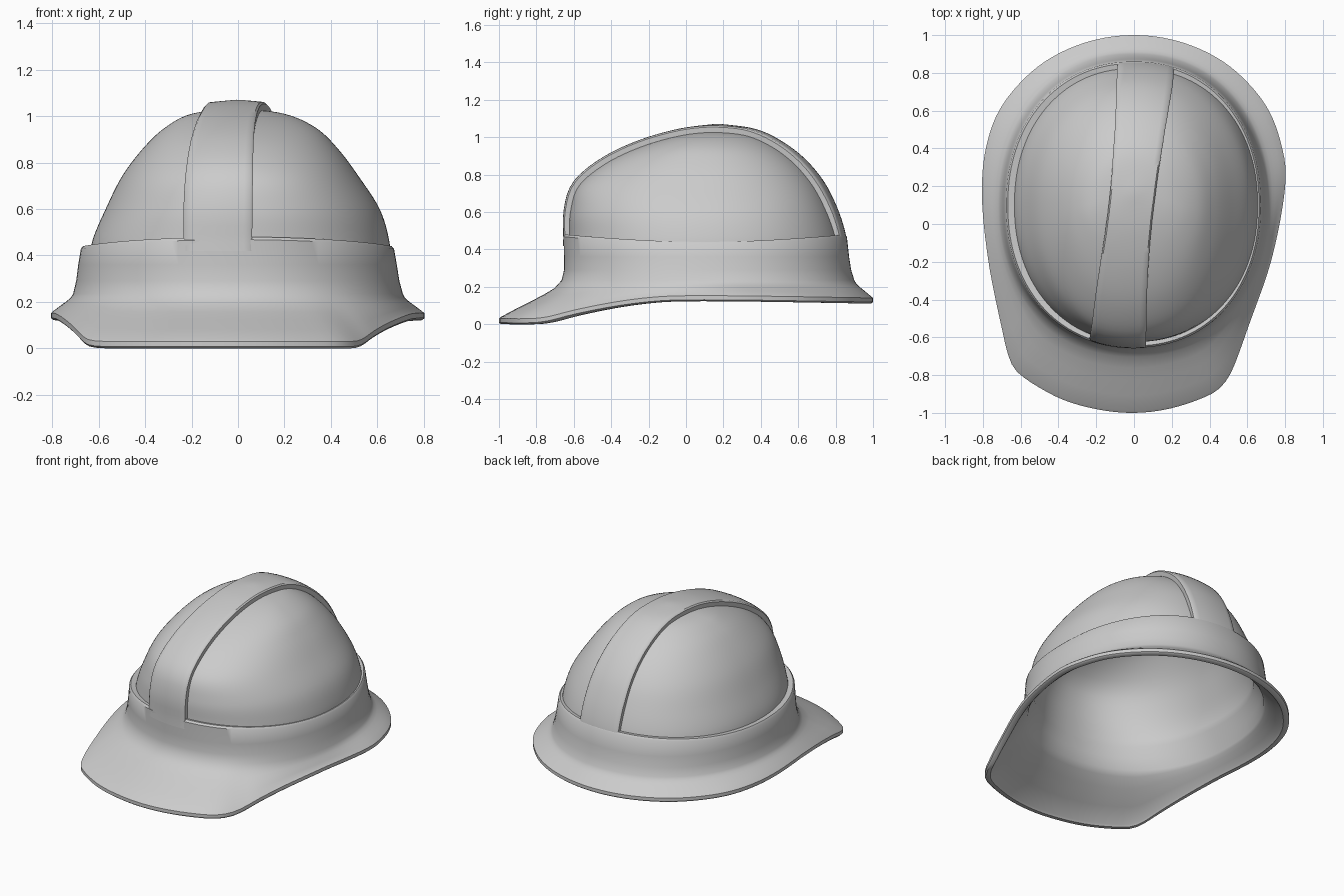
import bpy, bmesh, math
from mathutils import Vector
from mathutils.bvhtree import BVHTree

if "Cube" in bpy.data.objects:
    bpy.data.objects.remove(bpy.data.objects["Cube"])

N = 144
CY = 0.1
ANG = [2 * math.pi * i / N for i in range(N)]


def spline(pts, steps, closed=False):
    """Catmull-Rom through tuples of any size."""
    n, out = len(pts), []
    for i in range(n if closed else n - 1):
        ids = [i - 1, i, i + 1, i + 2]
        ids = [k % n if closed else min(max(k, 0), n - 1) for k in ids]
        a, b, c, d = [Vector(pts[k]) for k in ids]
        for s in range(steps):
            t = s / steps
            out.append(0.5 * (2 * b + (c - a) * t + (2 * a - 5 * b + 4 * c - d) * t * t
                              + (3 * b - a - 3 * c + d) * t ** 3))
    if not closed:
        out.append(Vector(pts[-1]))
    return out


def lerp_table(table, v):
    for (a, p), (b, q) in zip(table, table[1:]):
        if v <= b:
            t = max(0, (v - a) / (b - a))
            return p + (q - p) * t
    return table[-1][1]


def oval(row, zf=None, n=2.15):
    """Ring from (z, front y, back y, left x, right x)."""
    z, yf, yb, xl, xr = row
    cy = min(max(CY, yf + 0.4 * (yb - yf)), yb)
    ring = []
    for a in ANG:
        c, s = math.cos(a), math.sin(a)
        A, B = (xr if c > 0 else xl), (yb - cy if s > 0 else cy - yf)
        r = ((abs(c) / A) ** n + (abs(s) / B) ** n) ** (-1 / n)
        ring.append(Vector((r * c, cy + r * s, zf(a) if zf else z)))
    return ring


def make(name, rings, wrap=True, cap=False):
    bm = bmesh.new()
    vs = [[bm.verts.new(p) for p in r] for r in rings]
    m = len(rings[0])
    for r0, r1 in zip(vs, vs[1:]):
        for i in range(m if wrap else m - 1):
            j = (i + 1) % m
            bm.faces.new((r0[i], r0[j], r1[j], r1[i]))
    if cap:
        bm.faces.new(vs[-1])
    bmesh.ops.recalc_face_normals(bm, faces=bm.faces)
    me = bpy.data.meshes.new(name)
    tree = BVHTree.FromBMesh(bm)
    bm.to_mesh(me)
    bm.free()
    ob = bpy.data.objects.new(name, me)
    bpy.context.collection.objects.link(ob)
    bpy.ops.object.select_all(action='DESELECT')
    ob.select_set(True)
    bpy.context.view_layer.objects.active = ob
    bpy.ops.object.shade_smooth_by_angle(angle=math.radians(40))
    return tree


# Recessed dome panels
dome_rows = [(0.36, -0.63, 0.84, 0.645, 0.66), (0.47, -0.625, 0.825, 0.625, 0.65),
             (0.60, -0.62, 0.78, 0.57, 0.61), (0.74, -0.575, 0.71, 0.50, 0.52),
             (0.86, -0.43, 0.61, 0.41, 0.43), (0.95, -0.24, 0.49, 0.315, 0.335),
             (1.01, -0.03, 0.36, 0.2, 0.2), (1.035, 0.16, 0.18, 0.01, 0.01)]
dome = spline(dome_rows, 6)
tree = make("dome_panels", [oval(r) for r in dome], cap=True)

# Raised centre ridge, projected on the dome
across = [(-1.0, -0.02), (-1.0, 0.8), (-0.93, 1.0)]
across += [(-0.75 + 0.25 * i, 1.0) for i in range(7)]
across += [(0.93, 1.0), (1.0, 0.8), (1.0, -0.02)]
ridge = []
for k in range(65):
    a = math.radians(-1 + 182 * k / 64)
    y = 0.12 - 0.74 * math.cos(a)
    mid = -0.085 + 0.145 * (y + 0.64) / 1.5
    half = 0.117 + 0.028 * ((y - 0.1) / 0.75) ** 2
    d = Vector((0, -math.cos(a), math.sin(a)))
    row = []
    for u, h in across:
        hit, nor, _, _ = tree.ray_cast(Vector((mid + u * half, 0.12, 0.43)), d)
        if nor.dot(d) < 0:
            nor = -nor
        row.append(hit + nor * h * (0.03 + 0.006 * min(1, 4 * math.sin(max(a, 0)))))
    ridge.append(row)
make("centre_ridge", ridge, wrap=False)

# Brim outline, seen from above
outline = [(0.8, 0.2), (0.78, 0.42), (0.69, 0.64), (0.5, 0.84), (0.26, 0.96), (0, 1),
           (-0.26, 0.96), (-0.5, 0.84), (-0.69, 0.64), (-0.78, 0.42), (-0.805, 0.15),
           (-0.77, -0.2), (-0.70, -0.55), (-0.66, -0.71), (-0.6, -0.8), (-0.4, -0.92),
           (-0.2, -0.98), (0, -1), (0.2, -0.975), (0.4, -0.905), (0.48, -0.84),
           (0.53, -0.75), (0.61, -0.53), (0.73, -0.18)]
polar = sorted((math.atan2(p.y - CY, p.x) % (2 * math.pi), math.hypot(p.x, p.y - CY))
               for p in spline(outline, 8, True))
polar = [(polar[-1][0] - 2 * math.pi, polar[-1][1])] + polar + [(polar[0][0] + 2 * math.pi, polar[0][1])]
low = [tuple(p) for p in spline([(-1.0, 0.0), (-0.78, 0.003), (-0.6, 0.045), (-0.4, 0.085),
                                 (-0.2, 0.112), (0.0, 0.122), (0.4, 0.12), (1.0, 0.11)], 6)]


def brim(inset, lift):
    ring = []
    for a in ANG:
        r = lerp_table(polar, a)
        z = lerp_table(low, CY + r * math.sin(a))
        r -= inset
        ring.append(Vector((r * math.cos(a), CY + r * math.sin(a), z + lift)))
    return ring


def blend(r0, r1, t, tz):
    return [Vector((p.x + (q.x - p.x) * t, p.y + (q.y - p.y) * t, p.z + (q.z - p.z) * tz))
            for p, q in zip(r0, r1)]


def seam(drop):
    return lambda a: 0.44 + 0.04 * math.sin(a) ** 2 - drop


# Band, brim and hollow inside as one skin
foot = oval((0.235, -0.665, 0.90, 0.71, 0.71))
lip = brim(0.012, 0.04)
shell = [oval((0, -0.61, 0.81, 0.61, 0.63), seam(0.006)),
         oval((0, -0.645, 0.85, 0.668, 0.662), seam(0)),
         oval((0, -0.655, 0.86, 0.677, 0.672), seam(0.012)),
         oval((0.36, -0.652, 0.872, 0.688, 0.684)),
         oval((0.29, -0.652, 0.883, 0.697, 0.695)),
         foot]
shell += [blend(foot, lip, t, tz) for t, tz in ((0.12, 0.22), (0.3, 0.4), (0.5, 0.57), (0.75, 0.78))]
shell += [lip, brim(0.0, 0.03), brim(0.0, 0.008), brim(0.01, 0.0), brim(0.035, 0.0)]
inner_foot = oval((0.215, -0.625, 0.86, 0.67, 0.67))
edge = brim(0.045, 0.012)
shell += [blend(edge, inner_foot, t, tz) for t, tz in ((0, 0), (0.35, 0.3), (0.7, 0.62), (0.9, 0.85))]
shell += [inner_foot, oval((0.29, -0.61, 0.845, 0.655, 0.655))]
for z, yf, yb, xl, xr in dome[2:-1:2]:
    k = 0.95
    cy = (yf + yb) / 2
    shell.append(oval((z - 0.035, cy + (yf - cy) * k, cy + (yb - cy) * k, xl * k, xr * k)))
make("band_and_brim", shell, cap=True)
